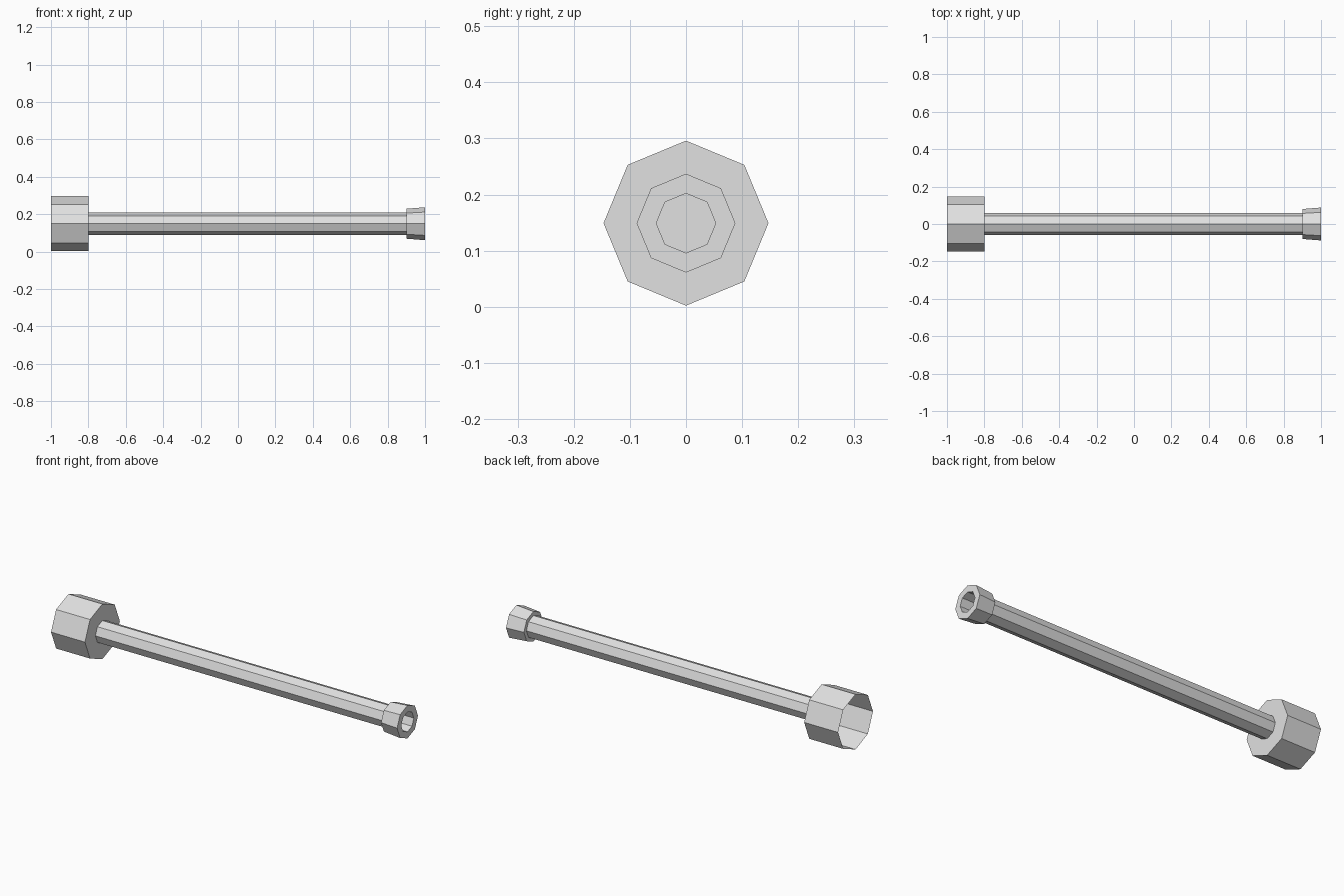
import bpy
import bmesh
from math import cos, sin, tau

cube = bpy.data.objects.get("Cube")
if cube:
    bpy.data.objects.remove(cube)

SIDES = 8
AXIS_Z = 0.149

grey = bpy.data.materials.new("light grey")
grey.use_nodes = True
colour = (0.75, 0.75, 0.75, 1)
grey.diffuse_color = colour
grey.node_tree.nodes["Principled BSDF"].inputs["Base Color"].default_value = colour


def lathe(name, profile, cap_start=False, cap_end=False):
    """Turn (x, radius) points around the long axis into a flat-sided part."""
    bm = bmesh.new()
    rings = []
    for x, r in profile:
        angles = [tau * i / SIDES for i in range(SIDES)]
        rings.append([bm.verts.new((x, r * cos(a), AXIS_Z + r * sin(a))) for a in angles])
    for a, b in zip(rings, rings[1:]):
        for i in range(SIDES):
            j = (i + 1) % SIDES
            bm.faces.new((a[i], a[j], b[j], b[i]))
    # Faces wind outward when the profile runs towards +x
    for f in bm.faces:
        f.normal_flip()
    if cap_start:
        bm.faces.new(rings[0][::-1])
    if cap_end:
        bm.faces.new(rings[-1])
    bm.normal_update()
    mesh = bpy.data.meshes.new(name)
    bm.to_mesh(mesh)
    bm.free()
    mesh.materials.append(grey)
    obj = bpy.data.objects.new(name, mesh)
    bpy.context.collection.objects.link(obj)
    return obj


# Wide thin-walled cup, open at its outer end
lathe("end_cup", [(-1, 0.147), (-0.8, 0.147)], cap_end=True)

# Long straight shaft
lathe("shaft", [(-0.8, 0.059), (0.9, 0.059)])

# Flared tip with a blind socket in its end
lathe("flared_tip", [(0.9, 0.059), (0.9, 0.08), (1, 0.088), (1, 0.053), (0.9, 0.053)],
      cap_end=True)
